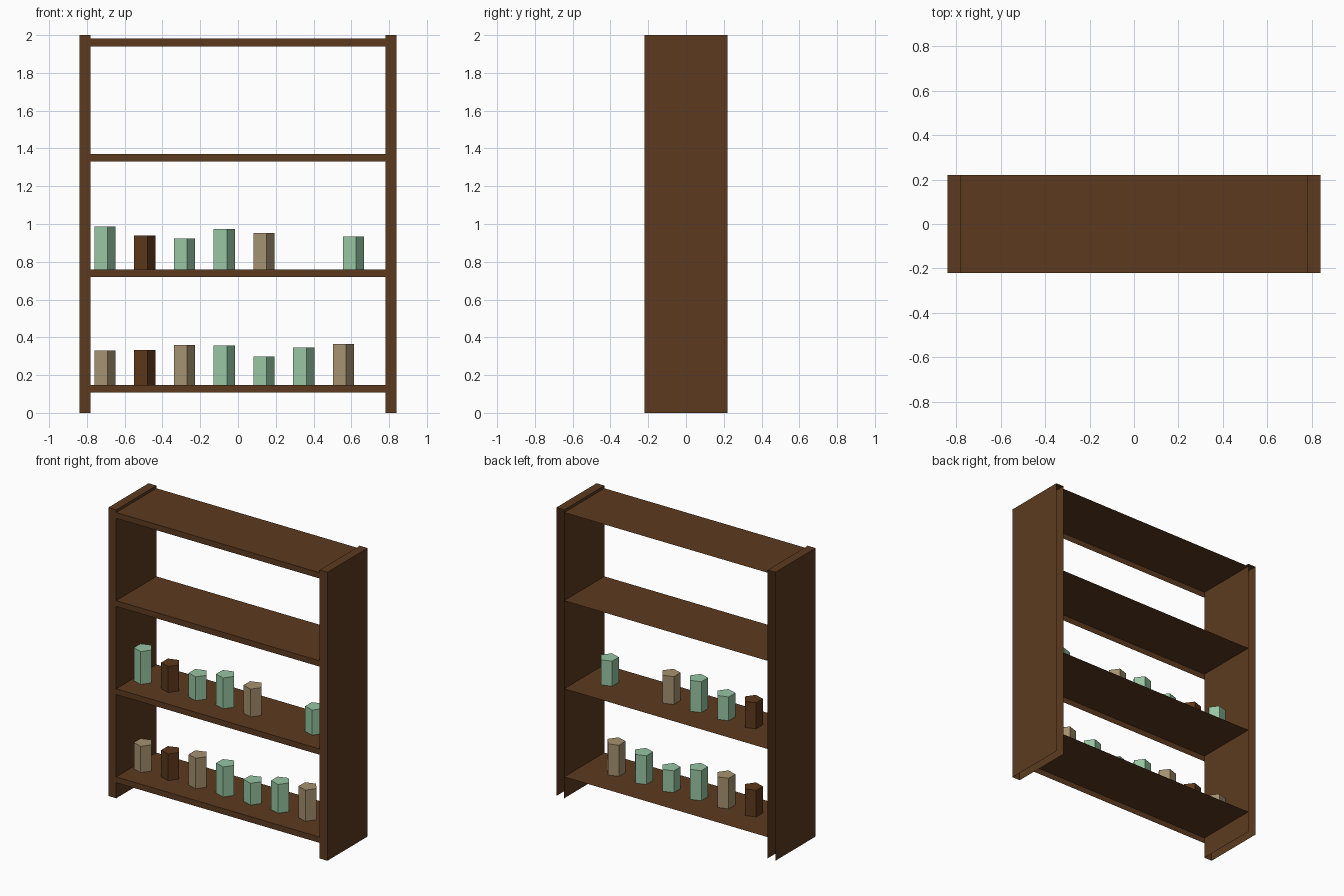
import bpy, bmesh, math

if "Cube" in bpy.data.objects:
    bpy.data.objects.remove(bpy.data.objects["Cube"])


def material(name, rgb):
    m = bpy.data.materials.new(name)
    lin = [(c / 255 / 12.92) if c < 11 else ((c / 255 + 0.055) / 1.055) ** 2.4 for c in rgb]
    m.diffuse_color = (*lin, 1.0)
    m.use_nodes = True
    m.node_tree.nodes["Principled BSDF"].inputs["Base Color"].default_value = m.diffuse_color
    return m


WOOD = material("dark_wood", (92, 58, 31))
BROWN = material("brown_clay", (91, 55, 26))
TAN = material("tan_clay", (165, 145, 112))
GREEN = material("green_glass", (151, 197, 162))


def open_faces(o, test):
    # remove the faces whose normal passes the test
    bm = bmesh.new()
    bm.from_mesh(o.data)
    bmesh.ops.delete(bm, geom=[f for f in bm.faces if test(f.normal)], context='FACES')
    bm.to_mesh(o.data)
    bm.free()


def board(name, x0, x1, z0, z1):
    # hollow board, open at the back and underneath
    bpy.ops.mesh.primitive_cube_add(size=1, location=((x0 + x1) / 2, 0, (z0 + z1) / 2))
    o = bpy.context.object
    o.name = name
    o.scale = (x1 - x0, 0.44, z1 - z0)
    o.data.materials.append(WOOD)
    open_faces(o, lambda n: n.y > 0.9 or n.z < -0.9)


def jar(name, x, z0, z1, mat):
    # five-sided jar with one corner pointing to +x
    bpy.ops.mesh.primitive_cylinder_add(vertices=5, radius=0.062, depth=z1 - z0,
                                        location=(x, -0.02, (z0 + z1) / 2),
                                        rotation=(0, 0, -math.pi / 2))
    o = bpy.context.object
    o.name = name
    o.data.materials.append(mat)
    open_faces(o, lambda n: n.z < -0.9)


# Side panels
board("left_side", -0.84, -0.78, 0, 2)
board("right_side", 0.78, 0.84, 0, 2)

# Four evenly spaced shelves
for i in range(4):
    z = 0.108 + 0.611 * i
    board(f"shelf_{i + 1}", -0.78, 0.78, z, z + 0.04)

# Jars on the lower two shelves: (x, top height, colour)
xs = [-0.71 + 0.2105 * i for i in range(7)]
lower = zip(xs, (0.33, 0.333, 0.36, 0.356, 0.299, 0.347, 0.364),
            (TAN, BROWN, TAN, GREEN, GREEN, GREEN, TAN))
upper = zip(xs[:5] + [0.605], (0.987, 0.94, 0.924, 0.973, 0.952, 0.933),
            (GREEN, BROWN, GREEN, GREEN, TAN, GREEN))
for row, base, jars in (("lower", 0.148, lower), ("upper", 0.759, upper)):
    for i, (x, top, mat) in enumerate(jars):
        jar(f"{row}_jar_{i + 1}", x, base, top, mat)
